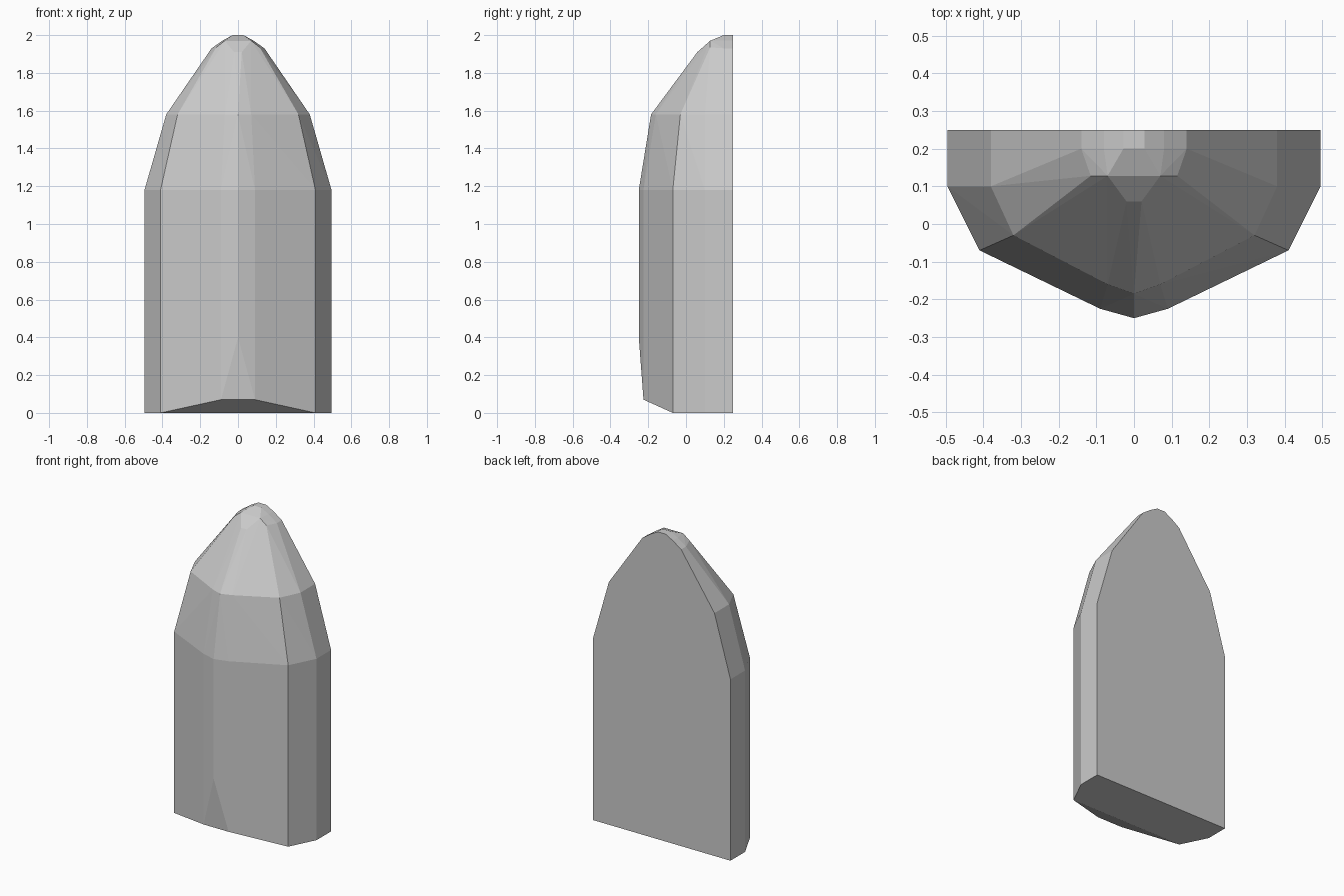
import bpy
import bmesh

if "Cube" in bpy.data.objects:
    bpy.data.objects.remove(bpy.data.objects["Cube"])

# Right half of each horizontal section: (x, y, z), mirrored across x = 0
base = [(0.495, 0.25, 0), (0.495, 0.10, 0), (0.41, -0.07, 0),
        (0.09, -0.225, 0.07), (0, -0.25, 0.4)]
shoulder = [(x, y, 1.18) for x, y in
            [(0.495, 0.25), (0.495, 0.10), (0.41, -0.07), (0.09, -0.225), (0, -0.25)]]
upper = [(x, y, 1.58) for x, y in
         [(0.38, 0.25), (0.38, 0.10), (0.32, -0.03), (0.07, -0.16), (0, -0.185)]]
crown = [(0.14, 0.25, 1.93), (0.14, 0.20, 1.93), (0.115, 0.128, 1.935),
         (0.02, 0.06, 1.91), (0.07, 0.128, 1.97),
         (0.08, 0.25, 1.972), (0.08, 0.20, 1.972),
         (0.028, 0.25, 2.0), (0.028, 0.20, 2.0)]

# Faceted stone slab with flat back and pointed, domed top
bm = bmesh.new()
for x, y, z in base + shoulder + upper + crown:
    for s in ((1, -1) if x else (1,)):
        bm.verts.new((s * x, y, z))
hull = bmesh.ops.convex_hull(bm, input=bm.verts)
loose = {v for v in hull["geom_interior"] + hull["geom_unused"]
         if isinstance(v, bmesh.types.BMVert)}
bmesh.ops.delete(bm, geom=list(loose), context='VERTS')

# Merge coplanar triangles into flat facets
bmesh.ops.dissolve_limit(bm, angle_limit=0.01, verts=bm.verts, edges=bm.edges)
bmesh.ops.recalc_face_normals(bm, faces=bm.faces)

mesh = bpy.data.meshes.new("stone_slab")
bm.to_mesh(mesh)
bm.free()
bpy.context.collection.objects.link(bpy.data.objects.new("stone_slab", mesh))
